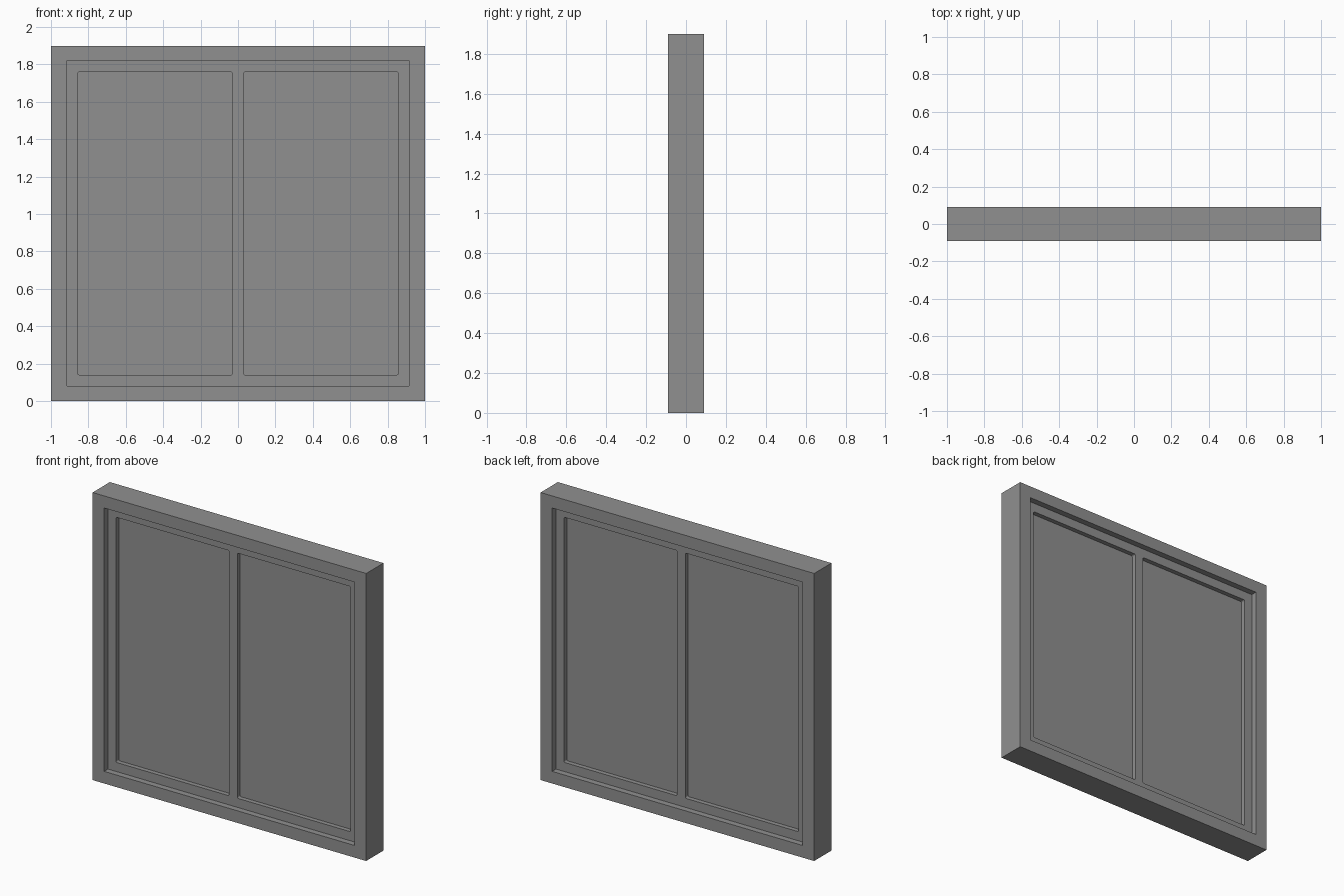
import bpy
from math import sin, cos, pi, radians
from mathutils import Matrix

cube = bpy.data.objects.get("Cube")
if cube:
    bpy.data.objects.remove(cube, do_unlink=True)

grey = bpy.data.materials.new("window_grey")
grey.use_nodes = True
colour = (0.28, 0.28, 0.28, 1)
grey.diffuse_color = colour
grey.node_tree.nodes["Principled BSDF"].inputs["Base Color"].default_value = colour


def rectangle(x0, x1, z0, z1, radius=0.0, steps=4):
    """Outline of a rectangle, with rounded corners if a radius is given."""
    if radius == 0:
        return [(x0, z0), (x1, z0), (x1, z1), (x0, z1)]
    centres = rectangle(x0 + radius, x1 - radius, z0 + radius, z1 - radius)
    points = []
    for corner, (cx, cz) in enumerate(centres):
        for i in range(steps + 1):
            a = pi + (corner + i / steps) * pi / 2
            points.append((cx + radius * cos(a), cz + radius * sin(a)))
    return points


def slab(name, outlines, half_depth):
    """Upright plate: the first outline is its edge, the others are holes."""
    curve = bpy.data.curves.new(name + "_profile", 'CURVE')
    curve.dimensions = '2D'
    curve.fill_mode = 'BOTH'
    curve.extrude = half_depth
    for outline in outlines:
        spline = curve.splines.new('POLY')
        spline.points.add(len(outline) - 1)
        for point, (x, z) in zip(spline.points, outline):
            point.co = (x, z, 0, 1)
        spline.use_cyclic_u = True
    helper = bpy.data.objects.new(name + "_helper", curve)
    bpy.context.collection.objects.link(helper)
    graph = bpy.context.evaluated_depsgraph_get()
    mesh = bpy.data.meshes.new_from_object(helper.evaluated_get(graph))
    bpy.data.objects.remove(helper, do_unlink=True)
    mesh.name = name
    mesh.transform(Matrix.Rotation(radians(90), 4, 'X'))
    mesh.materials.clear()
    mesh.materials.append(grey)
    for face in mesh.polygons:
        face.use_smooth = False
    obj = bpy.data.objects.new(name, mesh)
    bpy.context.collection.objects.link(obj)
    return obj


# Outer frame around the whole window
opening = rectangle(-0.915, 0.915, 0.08, 1.82)
slab("outer_frame", [rectangle(-1, 1, 0, 1.9), opening], 0.09)

# Sash with a centre mullion between two softly rounded pane openings
panes = [rectangle(x0, x1, 0.14, 1.76, 0.01)
         for x0, x1 in ((-0.857, -0.03), (0.03, 0.857))]
slab("sash", [opening] + panes, 0.05)

# Glass set back from both faces of the sash
for name, pane in zip(("right_pane", "left_pane"), panes):
    slab(name, [pane], 0.02)
